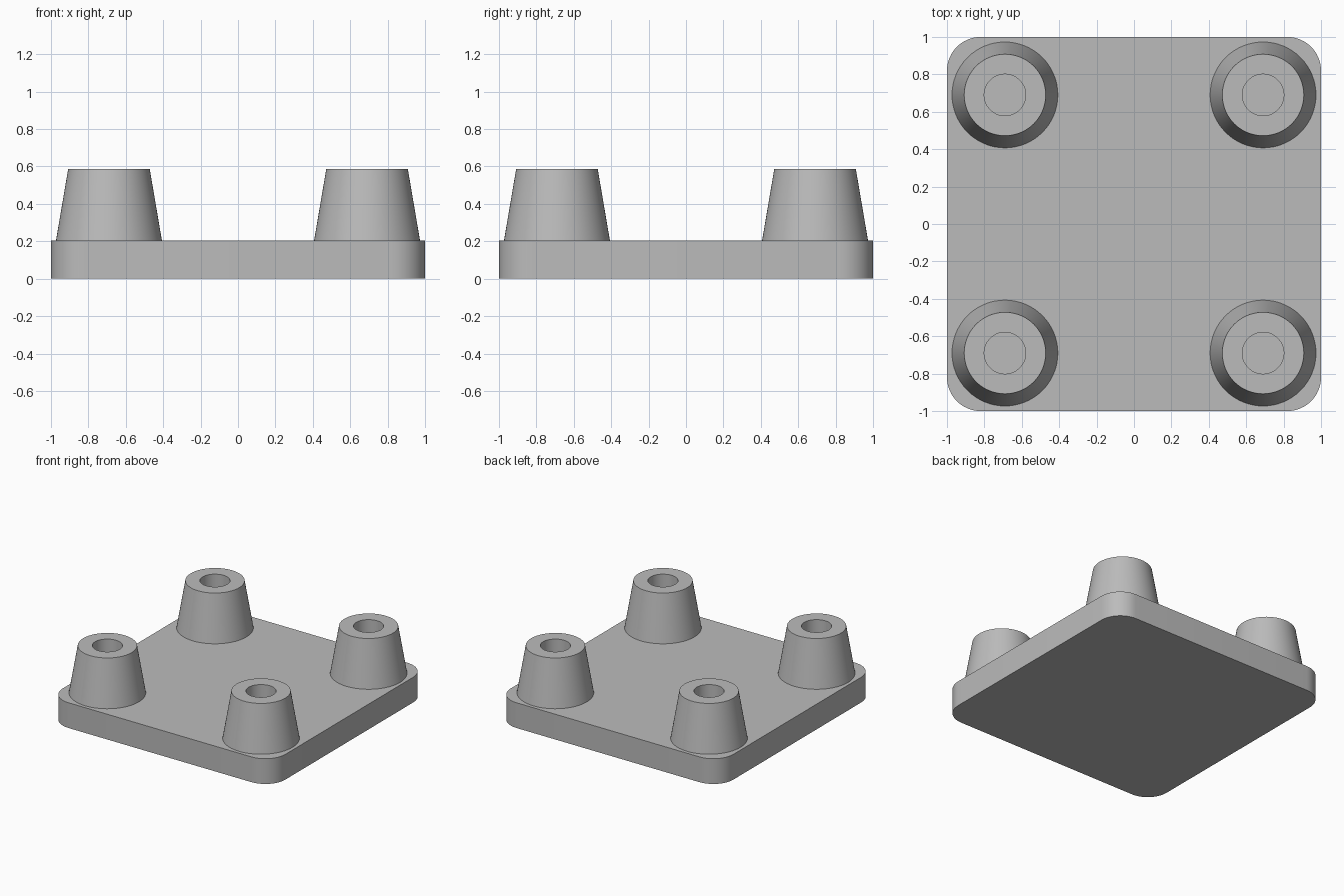
import bpy, bmesh
from math import radians

cube = bpy.data.objects.get("Cube")
if cube:
    bpy.data.objects.remove(cube, do_unlink=True)

PLATE_H, TOP = 0.205, 0.587
CORNER = 0.18
PEG = 0.69
BASE_R, TOP_R, HOLE_R = 0.283, 0.218, 0.111

grey = bpy.data.materials.new("plain grey")
grey.use_nodes = True
colour = (0.5, 0.5, 0.5, 1)
grey.diffuse_color = colour
grey.node_tree.nodes["Principled BSDF"].inputs["Base Color"].default_value = colour


def finish(bm, name, location=(0, 0, 0)):
    bmesh.ops.recalc_face_normals(bm, faces=bm.faces)
    mesh = bpy.data.meshes.new(name)
    bm.to_mesh(mesh)
    bm.free()
    mesh.materials.append(grey)
    obj = bpy.data.objects.new(name, mesh)
    obj.location = location
    bpy.context.collection.objects.link(obj)
    bpy.ops.object.select_all(action="DESELECT")
    obj.select_set(True)
    bpy.context.view_layer.objects.active = obj
    bpy.ops.object.shade_smooth_by_angle(angle=radians(30))
    return obj


# Base plate: a slab with rounded vertical corners
bm = bmesh.new()
bmesh.ops.create_cube(bm, size=2)
for v in bm.verts:
    v.co.z = PLATE_H if v.co.z > 0 else 0
uprights = [e for e in bm.edges if abs(e.verts[0].co.z - e.verts[1].co.z) > 0.1]
bmesh.ops.bevel(bm, geom=uprights, offset=CORNER, segments=12, profile=0.5,
                affect="EDGES")
finish(bm, "base_plate")


# Tapered pegs: a lathed wall with a blind hole down to the plate
def peg(name, x, y):
    bm = bmesh.new()
    profile = [(BASE_R, PLATE_H), (TOP_R, TOP), (HOLE_R, TOP),
               (HOLE_R, PLATE_H + 0.002), (0, PLATE_H + 0.002)]
    verts = [bm.verts.new((r, 0, z)) for r, z in profile]
    edges = [bm.edges.new(pair) for pair in zip(verts, verts[1:])]
    bmesh.ops.spin(bm, geom=verts + edges, cent=(0, 0, 0), axis=(0, 0, 1),
                   angle=radians(360), steps=64)
    bmesh.ops.remove_doubles(bm, verts=bm.verts, dist=0.0001)
    # Point the normals out by closing the underside
    rim = [e for e in bm.edges if e.is_boundary]
    bmesh.ops.holes_fill(bm, edges=rim, sides=0)
    finish(bm, name, (x, y, 0))


for row, y in (("front", -PEG), ("back", PEG)):
    for side, x in (("left", PEG), ("right", -PEG)):
        peg(f"{row}_{side}_peg", x, y)
